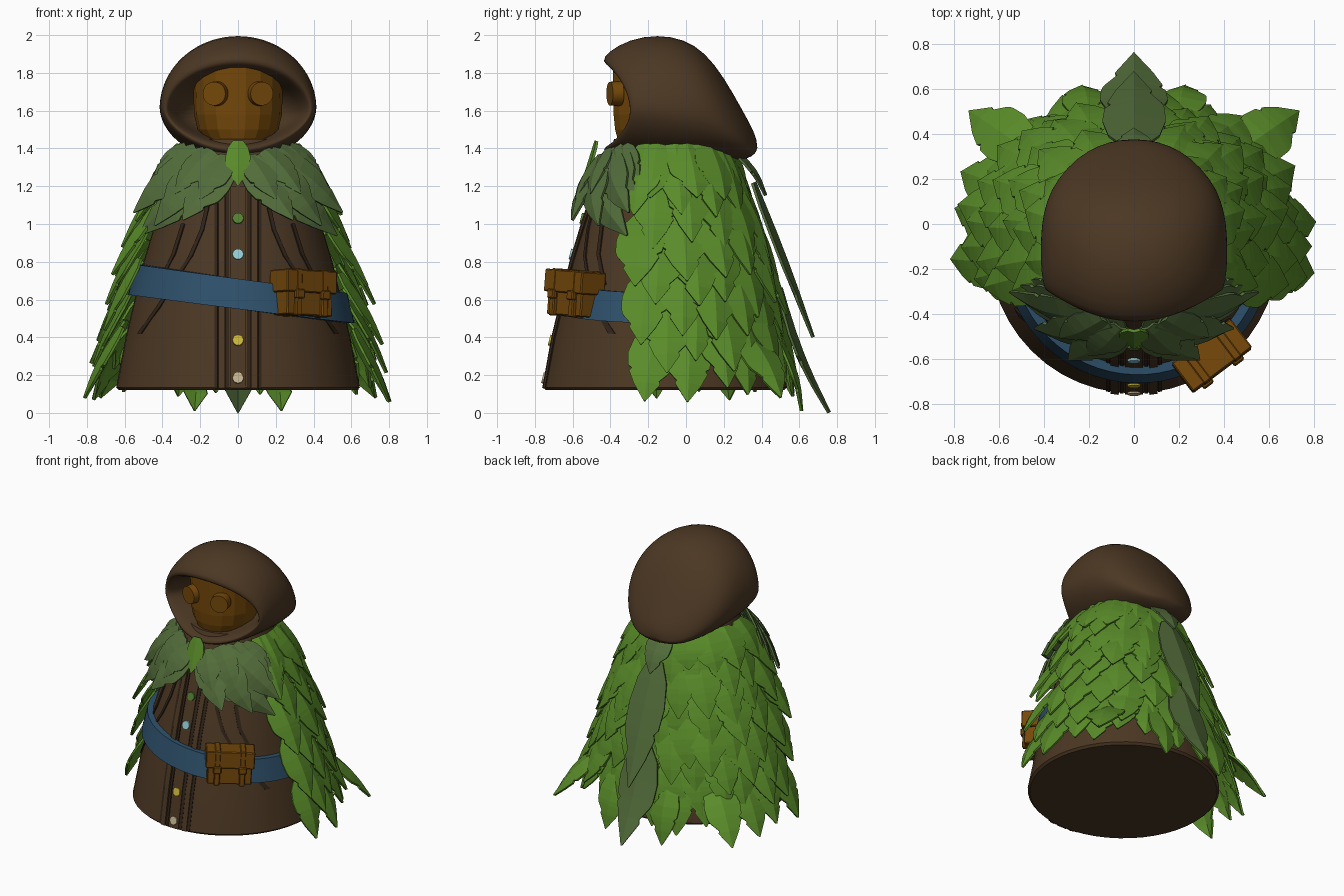
import bpy, bmesh, math, random
from mathutils import Vector, Matrix

if "Cube" in bpy.data.objects:
    bpy.data.objects.remove(bpy.data.objects["Cube"])

random.seed(4)
CY = -0.11  # axis of the robe in y


def mat(name, c):
    m = bpy.data.materials.new(name)
    m.diffuse_color = (*c, 1)
    m.use_nodes = True
    m.node_tree.nodes["Principled BSDF"].inputs["Base Color"].default_value = m.diffuse_color
    return m


BROWN = mat("brown_cloth", (0.072, 0.039, 0.017))
DARK = mat("dark_seam", (0.03, 0.017, 0.009))
MASK = mat("mask_wood", (0.175, 0.065, 0.003))
GREEN = mat("leaf_green", (0.10, 0.26, 0.022))
SAGE = mat("leaf_sage", (0.085, 0.15, 0.042))
BLUE = mat("belt_blue", (0.027, 0.08, 0.145))


def finish(name, bm, m, smooth=None, thick=0):
    bmesh.ops.recalc_face_normals(bm, faces=bm.faces)
    me = bpy.data.meshes.new(name)
    bm.to_mesh(me)
    bm.free()
    ob = bpy.data.objects.new(name, me)
    bpy.context.collection.objects.link(ob)
    me.materials.append(m)
    if thick:
        s = ob.modifiers.new("thickness", "SOLIDIFY")
        s.thickness, s.offset = thick, 0
    if smooth:
        bpy.context.view_layer.objects.active = ob
        ob.select_set(True)
        bpy.ops.object.shade_smooth_by_angle(angle=math.radians(smooth))
        ob.select_set(False)
    return ob


def loft(bm, rings, closed=True, caps=True):
    vs = [[bm.verts.new(p) for p in r] for r in rings]
    n = len(vs[0])
    for a, b in zip(vs, vs[1:]):
        for i in range(n if closed else n - 1):
            j = (i + 1) % n
            bm.faces.new((a[i], a[j], b[j], b[i]))
    if caps:
        bm.faces.new(vs[0])
        bm.faces.new(vs[-1])


def interp(table, z):
    for (z0, r0), (z1, r1) in zip(table, table[1:]):
        if z <= z1:
            return r0 + (r1 - r0) * (z - z0) / (z1 - z0)
    return table[-1][1]


# robe: a flared bell with a closed underside
ROBE = [(0.12, .645), (0.4, .595), (0.8, .5), (1.0, .44), (1.2, .375), (1.45, .27)]


def ring(r, z, n=48):
    return [(r * math.cos(i * math.tau / n), CY + r * math.sin(i * math.tau / n), z) for i in range(n)]


bm = bmesh.new()
loft(bm, [ring(.63, .12), ring(.645, .135)] + [ring(r, z) for z, r in ROBE[1:]])
finish("robe", bm, BROWN, 40)


def front(x, z, off):
    r = interp(ROBE, z) + off
    return Vector((x, CY - math.sqrt(max(r * r - x * x, 0)), z))


# placket strips, seams and folds laid on the robe front
def ribbon(name, path, width, off, thick, m):
    bm = bmesh.new()
    loft(bm, [[front(x - width / 2, z, off), front(x + width / 2, z, off)] for x, z in path],
         closed=False, caps=False)
    return finish(name, bm, m, thick=thick)


zs = [.13, .4, .6, .8, 1.0, 1.2]
ribbon("placket", [(0, z) for z in zs], .08, .002, .014, BROWN)
for s in (-1, 1):
    side = "left" if s < 0 else "right"
    ribbon("placket_strip_" + side, [(s * .085, z) for z in zs], .035, .003, .018, BROWN)
    for x in (.055, .115):
        ribbon("placket_seam_" + side, [(s * x, z) for z in zs], .016, .001, .008, DARK)
    ribbon("fold_upper_" + side, [(s * x, z) for x, z in ((.16, 1.1), (.19, .97), (.25, .83), (.34, .69), (.42, .56), (.52, .42))],
           .02, .002, .01, DARK)
    ribbon("fold_side_" + side, [(s * x, z) for x, z in ((.29, 1.0), (.34, .84), (.42, .68))],
           .018, .002, .01, DARK)

# belt: tilted band round the robe
bm = bmesh.new()
rows = []
for h, off in ((-.08, 0), (-.08, .04), (.08, .04), (.08, 0), (-.08, 0)):
    row = []
    for i in range(64):
        a = i * math.tau / 64
        z = .63 - .13 * .58 * math.cos(a) + h
        r = interp(ROBE, z) + off
        row.append((r * math.cos(a), CY + r * math.sin(a), z))
    rows.append(row)
loft(bm, rows, caps=False)
bmesh.ops.remove_doubles(bm, verts=bm.verts, dist=1e-5)
finish("belt", bm, BLUE, 40)


# pouch: box body, flap, two straps with loops
def box(bm, c, d):
    g = bmesh.ops.create_cube(bm, size=1)
    bmesh.ops.scale(bm, vec=d, verts=g["verts"])
    bmesh.ops.translate(bm, vec=c, verts=g["verts"])


bm = bmesh.new()
box(bm, (0, 0, -.02), (.30, .14, .2))
box(bm, (0, -.01, .06), (.33, .16, .12))
for s in (-1, 1):
    box(bm, (s * .085, -.01, 0), (.04, .165, .25))
    box(bm, (s * .085, -.09, -.01), (.055, .03, .05))
bmesh.ops.bevel(bm, geom=bm.edges[:], offset=.006, segments=1, affect='EDGES')
pouch = finish("belt_pouch", bm, MASK)
pouch.matrix_world = (Matrix.Translation((.34, -.585, .632)) @ Matrix.Rotation(math.radians(37), 4, 'Z')
                      @ Matrix.Rotation(math.radians(3), 4, 'Y') @ Matrix.Rotation(math.radians(-3), 4, 'X'))


# discs: buttons and mask eyes
def disc(name, loc, normal, r, depth, m, n=20):
    bm = bmesh.new()
    bmesh.ops.create_cone(bm, cap_ends=True, segments=n, radius1=r, radius2=r * .95, depth=depth)
    ob = finish(name, bm, m, 40)
    ob.matrix_world = Matrix.Translation(loc) @ Vector(normal).to_track_quat('Z', 'Y').to_matrix().to_4x4()


for z, c in ((1.03, (.09, .22, .03)), (.84, (.3, .62, .68)), (.385, (.6, .48, .04)), (.185, (.55, .45, .27))):
    disc("button", front(0, z, .011), (0, -1, .25), .03, .012, mat("button_paint", c))

# hood: rings from the inner cavity over the rim to the drooping back
HOOD = [(0, 0, .26, 1.76, 1.46), (-.2, .1, .33, 1.80, 1.44), (-.27, .14, .365, 1.835, 1.42),
        (-.305, .14, .385, 1.86, 1.395), (-.285, .135, .404, 1.91, 1.37), (-.21, .09, .417, 1.98, 1.35),
        (-.1, .05, .418, 2.004, 1.34), (0, .01, .413, 1.98, 1.335), (.1, 0, .393, 1.91, 1.335),
        (.2, 0, .345, 1.78, 1.335), (.3, 0, .25, 1.60, 1.34), (.35, 0, .16, 1.51, 1.355), (.378, 0, .06, 1.44, 1.39)]
bm = bmesh.new()
rings = []
for y, c, hw, t, b in HOOD:
    r = []
    zc = 1.61 + min(0, (t + b) / 2 - 1.64)
    vee = max(0, min(.14, -.5 * y))  # opening narrows towards the chin
    for i in range(40):
        a = i * math.tau / 40
        ca, sa = math.cos(a), math.sin(a)
        r.append((hw * ca * (1 - vee * max(0, -sa)), y - c * sa * sa, zc + sa * ((t - zc) if sa > 0 else (zc - b))))
    rings.append(r)
loft(bm, rings)
hood = finish("hood", bm, BROWN, 180)
hood.modifiers.new("soften", "SUBSURF").levels = 1
hood.modifiers["soften"].render_levels = 1

# mask: faceted oval barrel with a narrowing chin
bm = bmesh.new()
loft(bm, [[(k * .24 * math.cos(i * math.tau / 18), -.14 + (k * .4 + .6) * .25 * math.sin(i * math.tau / 18), z)
           for i in range(18)] for z, k in ((1.38, .5), (1.43, .7), (1.5, .89), (1.58, .97), (1.84, 1))])
finish("mask", bm, MASK)
for s in (-1, 1):
    disc("mask_eye", (s * .118, -.375, 1.69), (s * .3, -1, 0), .066, .06, MASK, 24)

# leaves: folded blades with a small notch, described by (t, left width, right width)
BLADE = [(0, .4, .4), (.15, .82, .82), (.35, 1, 1), (.52, .93, .97), (.56, .74, .93),
         (.6, .84, .86), (.72, .64, .5), (.76, .58, .56), (1, .02, .02)]


def leaf(bm, base, tip, out, width, bend=.03):
    base, tip = Vector(base), Vector(tip)
    d = tip - base
    side = d.cross(Vector(out)).normalized()
    n = side.cross(d).normalized()
    flip = random.choice((-1, 1))
    rows = []
    for t, a, b in BLADE:
        if flip < 0:
            a, b = b, a
        c = base + d * t + n * bend * math.sin(math.pi * t)
        rows.append([c - side * width / 2 * a - n * width * .09 * a, c + n * width * .02,
                     c + side * width / 2 * b - n * width * .09 * b])
    loft(bm, rows, closed=False, caps=False)


# cape: overlapping rows of leaves round the sides and back
def cape_pt(a, r, z):  # slightly squarish section, narrower at the back
    e = .9
    ca, sa = math.cos(a), math.sin(a)
    return Vector((r * math.copysign(abs(ca) ** e, ca),
                   CY + (.88 * r if sa > 0 else r) * math.copysign(abs(sa) ** e, sa), z))


TIPS = [(.02, .82), (.47, .74), (.7, .67), (.92, .60), (1.05, .55), (1.25, .46), (1.4, .38)]
bm = bmesh.new()
for k in range(8):
    zt = .09 + k * .155
    n = 14 - k * 3 // 4
    lo = math.radians(-4 - 2 * k)
    span = math.pi - 2 * lo
    for i in range(n):
        u = i / (n - 1) if k % 2 == 0 else (i + .5) / n
        a = lo + span * u
        z = zt + random.uniform(-.05, .04) + (.05 * max(0, math.sin(a)) if k == 0 else 0)
        zb = min(z + .38, 1.42)
        rb = interp(ROBE, zb) + .035
        base = cape_pt(a, rb, zb)
        base.y += .05 * max(0, math.sin(a))
        tip = cape_pt(a + random.uniform(-.05, .05), interp(TIPS, z) * random.uniform(.95, 1.03), z)
        leaf(bm, base, tip, (math.cos(a), math.sin(a), .3), span * (rb + .1) / n * 1.45, .02)
for s in (-1, 1):  # long corner and hem leaves
    leaf(bm, (s * .47, .32, .42), (s * .73, .5, .08), (s, .8, .3), .25)
    leaf(bm, (s * .2, .49, .4), (s * .23, .61, .01), (0, 1, .3), .22)
finish("leaf_cape", bm, GREEN, thick=.014)

# sage leaf strip hanging down the back
bm = bmesh.new()
leaf(bm, (0, .24, 1.40), (0, .42, 1.15), (0, 1, .5), .2)
leaf(bm, (0, .36, 1.22), (0, .67, .4), (0, 1, .4), .28, .01)
leaf(bm, (0, .50, .66), (0, .755, .0), (0, 1, .4), .3, -.02)
finish("back_leaf_strip", bm, SAGE, thick=.014)

# collar of sage leaves, mirrored left and right
bm = bmesh.new()
COLLAR = [((.03, -.46, 1.29), (.52, -.31, .94), .25, .08), ((.05, -.47, 1.33), (.29, -.6, 1.02), .22, .02),
          ((.10, -.45, 1.36), (.44, -.46, .99), .22, .05), ((.17, -.41, 1.38), (.55, -.30, 1.06), .2, .04),
          ((.22, -.37, 1.40), (.50, -.27, 1.12), .18, .03), ((.27, -.33, 1.41), (.46, -.25, 1.18), .16, .02),
          ((.06, -.46, 1.36), (.2, -.58, 1.13), .17, .02), ((.14, -.42, 1.39), (.33, -.5, 1.16), .17, .02)]
for s in (-1, 1):
    for b, t, w, bend in COLLAR:
        leaf(bm, (s * b[0], b[1], b[2]), (s * t[0], t[1], t[2]), (s * (b[0] + t[0]), -.7, .2), w, bend)
finish("leaf_collar", bm, SAGE, thick=.014)

# bright clasp leaf at the throat
bm = bmesh.new()
leaf(bm, (0, -.475, 1.44), (0, -.55, 1.2), (0, -1, .2), .13, 0)
finish("throat_leaf", bm, GREEN, thick=.014)
